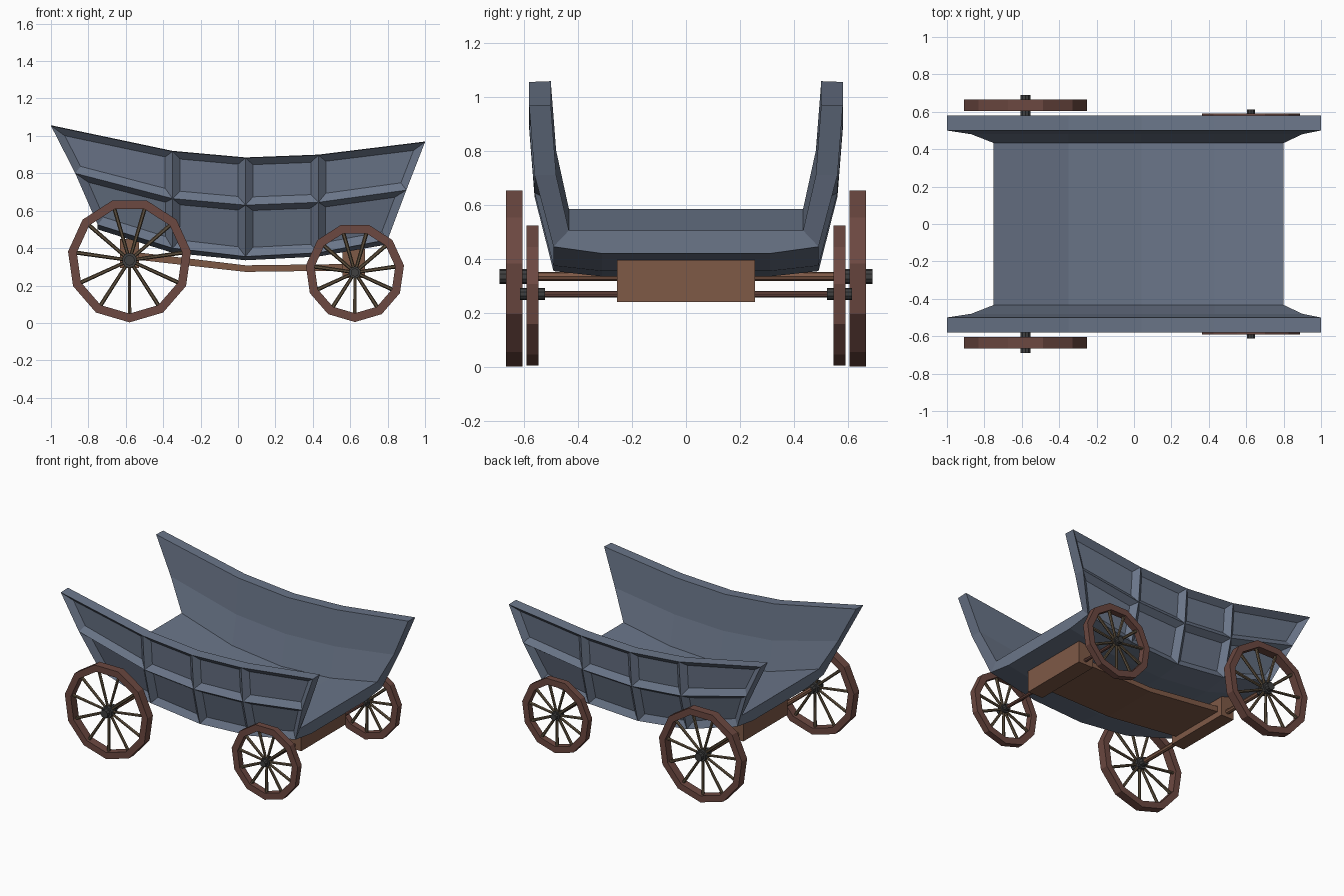
import bpy, bmesh
from math import pi, sin, cos
from mathutils import Matrix, Vector

if "Cube" in bpy.data.objects:
    bpy.data.objects.remove(bpy.data.objects["Cube"])


def material(name, rgb):
    m = bpy.data.materials.new(name)
    m.diffuse_color = (*rgb, 1)
    m.use_nodes = True
    m.node_tree.nodes["Principled BSDF"].inputs["Base Color"].default_value = m.diffuse_color
    return m


PAINT = material("blue_grey_paint", (0.145, 0.18, 0.25))
RIM = material("red_brown_wood", (0.15, 0.065, 0.052))
WOOD = material("brown_wood", (0.21, 0.10, 0.062))
SPOKE = material("dull_wood", (0.12, 0.085, 0.05))
IRON = material("dark_iron", (0.05, 0.05, 0.05))


def finish(name, bm, mat):
    bmesh.ops.recalc_face_normals(bm, faces=bm.faces)
    me = bpy.data.meshes.new(name)
    bm.to_mesh(me)
    bm.free()
    me.materials.append(mat)
    ob = bpy.data.objects.new(name, me)
    bpy.context.collection.objects.link(ob)
    return ob


def rod(bm, a, b, r1, r2, sides):
    a, b = Vector(a), Vector(b)
    d = b - a
    m = Matrix.Translation((a + b) / 2) @ d.to_track_quat('Z', 'Y').to_matrix().to_4x4()
    bmesh.ops.create_cone(bm, cap_ends=True, segments=sides, radius1=r1, radius2=r2,
                          depth=d.length, matrix=m)


def prism(name, profile, half_width, mat):
    """Extrude an x-z outline across y."""
    bm = bmesh.new()
    rows = [[bm.verts.new((x, s * half_width, z)) for x, z in profile] for s in (-1, 1)]
    n = len(profile)
    for i in range(n):
        j = (i + 1) % n
        bm.faces.new((rows[0][i], rows[0][j], rows[1][j], rows[1][i]))
    # side caps as quads, the outline runs along the top then back underneath
    for row in rows:
        for i in range(n // 2 - 1):
            bm.faces.new((row[i], row[i + 1], row[n - 2 - i], row[n - 1 - i]))
    return finish(name, bm, mat)


# Wagon body: cross-sections along x, joined into a thick open trough
# x at bottom / middle / top, then z of keel, corner, middle, top
stations = [
    (-0.75, -0.87, -1.00, 0.50, 0.525, 0.80, 1.057),
    (-0.35, -0.35, -0.35, 0.375, 0.40, 0.665, 0.92),
    (0.04, 0.04, 0.04, 0.335, 0.355, 0.63, 0.885),
    (0.43, 0.43, 0.43, 0.355, 0.375, 0.645, 0.90),
    (0.80, 0.90, 1.00, 0.42, 0.445, 0.71, 0.97),
]
bm = bmesh.new()
rings = []
for xb, xm, xt, zk, zc, zm, zt in stations:
    outer = [(xt, 0.58, zt - 0.003), (xm, 0.56, zm), (xb, 0.49, zc), (xb, 0.31, zk)]
    inner = [(xb, 0.433, zc + 0.06), (xm, 0.48, zm), (xt, 0.50, zt)]
    flip = lambda pts: [(x, -y, z) for x, y, z in reversed(pts)]
    loop = outer + flip(outer) + flip(inner) + inner
    rings.append([bm.verts.new(p) for p in loop])
panels = []
for a, b in zip(rings, rings[1:]):
    for i in range(14):
        j = (i + 1) % 14
        f = bm.faces.new((a[i], a[j], b[j], b[i]))
        if i in (0, 1, 5, 6):
            panels.append(f)
for r in (rings[0], rings[-1]):
    for idx in ((0, 1, 12, 13), (1, 2, 11, 12), (2, 3, 4, 5, 10, 11), (5, 6, 9, 10), (6, 7, 8, 9)):
        bm.faces.new([r[i] for i in idx])
bmesh.ops.recalc_face_normals(bm, faces=bm.faces)
# recessed side panels
bmesh.ops.inset_individual(bm, faces=panels, thickness=0.04, depth=-0.035, use_even_offset=True)
finish("wagon_body", bm, PAINT)

# Undercarriage: bent reach plate and the two bolsters
prism("reach_plate", [(-0.56, 0.38), (0.04, 0.308), (0.58, 0.315),
                      (0.58, 0.28), (0.04, 0.273), (-0.56, 0.34)], 0.21, WOOD)
prism("front_bolster", [(0.56, 0.395), (0.68, 0.395), (0.68, 0.24), (0.56, 0.24)], 0.255, WOOD)
prism("rear_bolster", [(-0.63, 0.45), (-0.53, 0.45), (-0.53, 0.295), (-0.63, 0.295)], 0.25, WOOD)


# Wheels: eleven-sided rim with a corner at the bottom, spokes and iron hub
def wheel(name, x, z, radius, y0, y1, hub0, hub1, hub_r):
    n = 11
    rim_in = radius - 0.047
    ym = (y0 + y1) / 2
    dirs = [(sin(2 * pi * k / n), -cos(2 * pi * k / n)) for k in range(n)]
    for side, s in (("near", -1), ("far", 1)):
        bm = bmesh.new()
        loops = [[bm.verts.new((x + dx * r, s * y, z + dz * r))
                  for r, y in ((radius, y0), (radius, y1), (rim_in, y1), (rim_in, y0))]
                 for dx, dz in dirs]
        for k in range(n):
            a, b = loops[k], loops[(k + 1) % n]
            for i in range(4):
                j = (i + 1) % 4
                bm.faces.new((a[i], a[j], b[j], b[i]))
        finish(f"{name}_rim_{side}", bm, RIM)

        bm = bmesh.new()
        for dx, dz in dirs:
            rod(bm, (x + dx * 0.02, s * ym, z + dz * 0.02),
                (x + dx * (rim_in + 0.01), s * ym, z + dz * (rim_in + 0.01)), 0.009, 0.011, 6)
        finish(f"{name}_spokes_{side}", bm, SPOKE)

        bm = bmesh.new()
        rod(bm, (x, s * hub0, z), (x, s * hub1, z), hub_r, hub_r, 10)
        rod(bm, (x, s * (y0 + 0.004), z), (x, s * (y1 - 0.004), z), hub_r * 1.45, hub_r * 1.45, 10)
        finish(f"{name}_hub_{side}", bm, IRON)


wheel("rear_wheel", -0.58, 0.335, 0.332, 0.605, 0.665, 0.575, 0.69, 0.028)
wheel("front_wheel", 0.625, 0.27, 0.265, 0.545, 0.59, 0.522, 0.613, 0.022)

# Axles
for name, x, z, r, y in (("rear_axle", -0.58, 0.335, 0.017, 0.60), ("front_axle", 0.625, 0.27, 0.012, 0.54)):
    bm = bmesh.new()
    rod(bm, (x, -y, z), (x, y, z), r, r, 8)
    finish(name, bm, WOOD if name == "rear_axle" else RIM)
